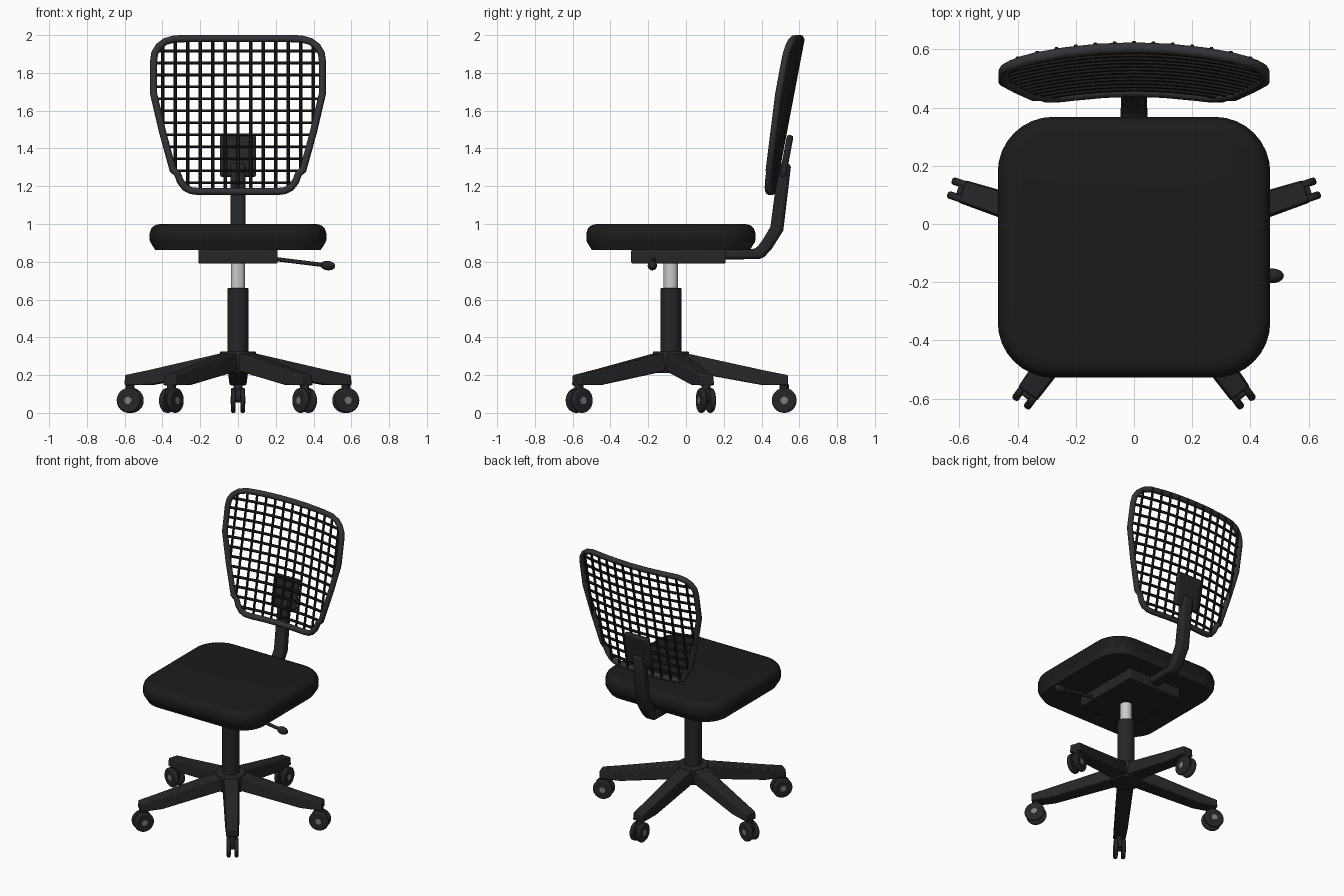
import bpy, bmesh, math
from mathutils import Matrix, Vector

if "Cube" in bpy.data.objects:
    bpy.data.objects.remove(bpy.data.objects["Cube"])

CY = -0.08  # pedestal and seat centre in y


def mat(name, *rgb):
    m = bpy.data.materials.new(name)
    m.diffuse_color = (*rgb, 1)
    m.use_nodes = True
    m.node_tree.nodes["Principled BSDF"].inputs["Base Color"].default_value = m.diffuse_color
    return m


BLACK = mat("black", 0.011, 0.011, 0.011)
PLASTIC = mat("dark_plastic", 0.018, 0.019, 0.021)
FRAME = mat("frame_grey", 0.03, 0.033, 0.037)
METAL = mat("metal", 0.55, 0.56, 0.57)
CAP = mat("hub_cap_grey", 0.2, 0.2, 0.2)


def finish(ob, material, bevel=0, segments=2):
    ob.data.materials.clear()
    ob.data.materials.append(material)
    bpy.ops.object.select_all(action='DESELECT')
    ob.select_set(True)
    bpy.context.view_layer.objects.active = ob
    if bevel:
        b = ob.modifiers.new("bevel", 'BEVEL')
        b.width, b.segments, b.limit_method = bevel, segments, 'ANGLE'
    bpy.ops.object.shade_smooth_by_angle(angle=math.radians(35))
    return ob


def loft(name, rings, material, bevel=0, matrix=None, segments=2):
    """Skin equal-length rings of points and cap both ends."""
    bm = bmesh.new()
    rows = [[bm.verts.new(p) for p in r] for r in rings]
    n = len(rows[0])
    for a, b in zip(rows, rows[1:]):
        for i in range(n):
            bm.faces.new((a[i], a[(i + 1) % n], b[(i + 1) % n], b[i]))
    bm.faces.new(rows[0][::-1])
    bm.faces.new(rows[-1])
    bmesh.ops.recalc_face_normals(bm, faces=bm.faces)
    me = bpy.data.meshes.new(name)
    bm.to_mesh(me)
    bm.free()
    ob = bpy.data.objects.new(name, me)
    bpy.context.collection.objects.link(ob)
    if matrix:
        ob.matrix_world = matrix
    return finish(ob, material, bevel, segments)


def box(name, size, material, bevel, matrix):
    x, y, z = (s / 2 for s in size)
    ring = lambda h: [(-x, -y, h), (x, -y, h), (x, y, h), (-x, y, h)]
    return loft(name, [ring(-z), ring(z)], material, bevel, matrix)


def cyl(name, r, p, q, material, bevel=0, verts=32):
    p, q = Vector(p), Vector(q)
    rot = (q - p).to_track_quat('Z', 'Y')
    bpy.ops.mesh.primitive_cylinder_add(radius=r, depth=(q - p).length, vertices=verts,
                                        location=(p + q) / 2, rotation=rot.to_euler())
    ob = bpy.context.object
    ob.name = name
    return finish(ob, material, bevel, 3)


def tubes(name, paths, r, material, cyclic=False, res=2):
    cu = bpy.data.curves.new(name, 'CURVE')
    cu.dimensions, cu.bevel_depth, cu.bevel_resolution, cu.use_fill_caps = '3D', r, res, True
    for path in paths:
        s = cu.splines.new('POLY')
        s.points.add(len(path) - 1)
        s.use_cyclic_u = cyclic
        for pt, c in zip(s.points, path):
            pt.co = (*c, 1)
    ob = bpy.data.objects.new(name, cu)
    bpy.context.collection.objects.link(ob)
    bpy.ops.object.select_all(action='DESELECT')
    ob.select_set(True)
    bpy.context.view_layer.objects.active = ob
    bpy.ops.object.convert(target='MESH')
    return finish(bpy.context.object, material)


# Seat: rounded-square cushion on a tapered pan
def seat_ring(z, inset, rad=0.19, n=8):
    pts = []
    for k, (sx, sy) in enumerate([(1, 1), (-1, 1), (-1, -1), (1, -1)]):
        for i in range(n + 1):
            a = math.pi / 2 * (k + i / n)
            pts.append((sx * (0.468 - rad) + (rad - inset) * math.cos(a),
                        CY + sy * (0.448 - rad) + (rad - inset) * math.sin(a), z))
    return pts


loft("seat_pan", [seat_ring(0.862, 0.03), seat_ring(0.905, 0.003)], PLASTIC)
loft("seat_cushion", [seat_ring(z, i) for z, i in
     [(0.9, 0.006), (0.915, 0.0), (0.95, 0.0), (0.975, 0.008), (0.99, 0.022), (0.998, 0.042), (1.0, 0.065)]], BLACK)

# Tilt mechanism and height lever
box("mechanism", (0.42, 0.5, 0.075), PLASTIC, 0.008, Matrix.Translation((0, -0.04, 0.828)))
cyl("lever", 0.011, (0.15, -0.17, 0.82), (0.46, -0.178, 0.782), PLASTIC, verts=12)
bpy.ops.mesh.primitive_uv_sphere_add(segments=20, ring_count=12, radius=1, location=(0.475, -0.178, 0.78),
                                     scale=(0.04, 0.025, 0.025), rotation=(0, 0.12, 0))
bpy.context.object.name = "lever_knob"
finish(bpy.context.object, PLASTIC)

# Pedestal
cyl("gas_lift", 0.038, (0, CY, 0.6), (0, CY, 0.81), METAL)
cyl("column", 0.056, (0, CY, 0.28), (0, CY, 0.66), PLASTIC, 0.004)
cyl("hub", 0.096, (0, CY, 0.21), (0, CY, 0.325), PLASTIC, 0.006)

# Five legs with twin-wheel casters
for k in range(5):
    M = Matrix.Translation((0, CY, 0)) @ Matrix.Rotation(math.radians(90 + 72 * k), 4, 'Z')
    P = lambda x, y, z: M @ Vector((x, y, z))
    rings = [[(r, -w, lo), (r, w, lo), (r, w * 0.85, hi), (r, -w * 0.85, hi)] for r, w, lo, hi in
             [(0.03, 0.055, 0.225, 0.32), (0.07, 0.055, 0.222, 0.318),
              (0.48, 0.046, 0.148, 0.228), (0.62, 0.041, 0.146, 0.2)]]
    loft("leg", rings, PLASTIC, 0.006, M)
    cyl("caster_stem", 0.024, P(0.6, 0, 0.1), P(0.6, 0, 0.15), PLASTIC, verts=16)
    box("caster_body", (0.075, 0.036, 0.06), PLASTIC, 0.008, M @ Matrix.Translation((0.6, 0, 0.095)))
    cyl("caster_axle", 0.012, P(0.6, -0.03, 0.066), P(0.6, 0.03, 0.066), PLASTIC, verts=12)
    for s in (-1, 1):
        cyl("caster_wheel", 0.066, P(0.6, s * 0.012, 0.066), P(0.6, s * 0.038, 0.066), PLASTIC, 0.01)
        cyl("wheel_cap", 0.02, P(0.6, s * 0.03, 0.066), P(0.6, s * 0.0395, 0.066), CAP, verts=16)

# Bent back support bar, lofted from rectangular sections
bar = [[(x, y, z) for x, (y, z) in ((-0.04, a), (0.04, a), (0.04, b), (-0.04, b))] for a, b in
       [((0.1, 0.81), (0.1, 0.862)), ((0.405, 0.815), (0.37, 0.868)), ((0.455, 0.87), (0.405, 0.915)),
        ((0.515, 0.965), (0.447, 0.985)), ((0.555, 1.30), (0.488, 1.30)), ((0.548, 1.325), (0.495, 1.325))]]
loft("back_support_bar", bar, PLASTIC, 0.02, segments=3)

# Mounting plate behind the mesh
box("back_plate", (0.19, 0.035, 0.225), PLASTIC, 0.012,
    Matrix.Translation((0, 0.532, 1.36)) @ Matrix.Rotation(-0.183, 4, 'X'))


# Backrest: leaning and curved around the sitter
def on_back(x, z, off=0):
    return (x, 0.605 + (z - 1.982) * 0.185 - 0.3 * x * x + off, z)


half = [(0.0, 1.982), (0.12, 1.982), (0.24, 1.982), (0.335, 1.98), (0.385, 1.966), (0.42, 1.94), (0.441, 1.905),
        (0.447, 1.86), (0.447, 1.69), (0.40, 1.49), (0.345, 1.288), (0.32, 1.265), (0.305, 1.225),
        (0.28, 1.193), (0.25, 1.177), (0.21, 1.172), (0.1, 1.172), (0.0, 1.172)]
outline = half + [(-x, z) for x, z in half[-2:0:-1]]
tubes("back_frame", [[on_back(x, z) for x, z in outline]], 0.019, FRAME, cyclic=True, res=4)


def span(axis, v):
    """Extent of the outline along the other axis where this axis equals v."""
    hits = []
    for a, b in zip(outline, outline[1:] + outline[:1]):
        if (a[axis] - v) * (b[axis] - v) < 0:
            t = (v - a[axis]) / (b[axis] - a[axis])
            hits.append(a[1 - axis] + t * (b[1 - axis] - a[1 - axis]))
    return min(hits), max(hits)


# Mesh grid: horizontal bars in front, vertical bars behind
rows, cols = [], []
for k in range(12):
    z = 1.917 - 0.0635 * k
    lo, hi = span(1, z)
    rows.append([on_back(lo + (hi - lo) * i / 12, z) for i in range(13)])
for k in range(-6, 7):
    x = 0.0665 * k + 1e-5
    lo, hi = span(0, x)
    cols.append([on_back(x, lo, 0.012), on_back(x, hi, 0.016)])
tubes("mesh_rows", rows, 0.009, BLACK, res=1)
tubes("mesh_columns", cols, 0.009, BLACK, res=1)
